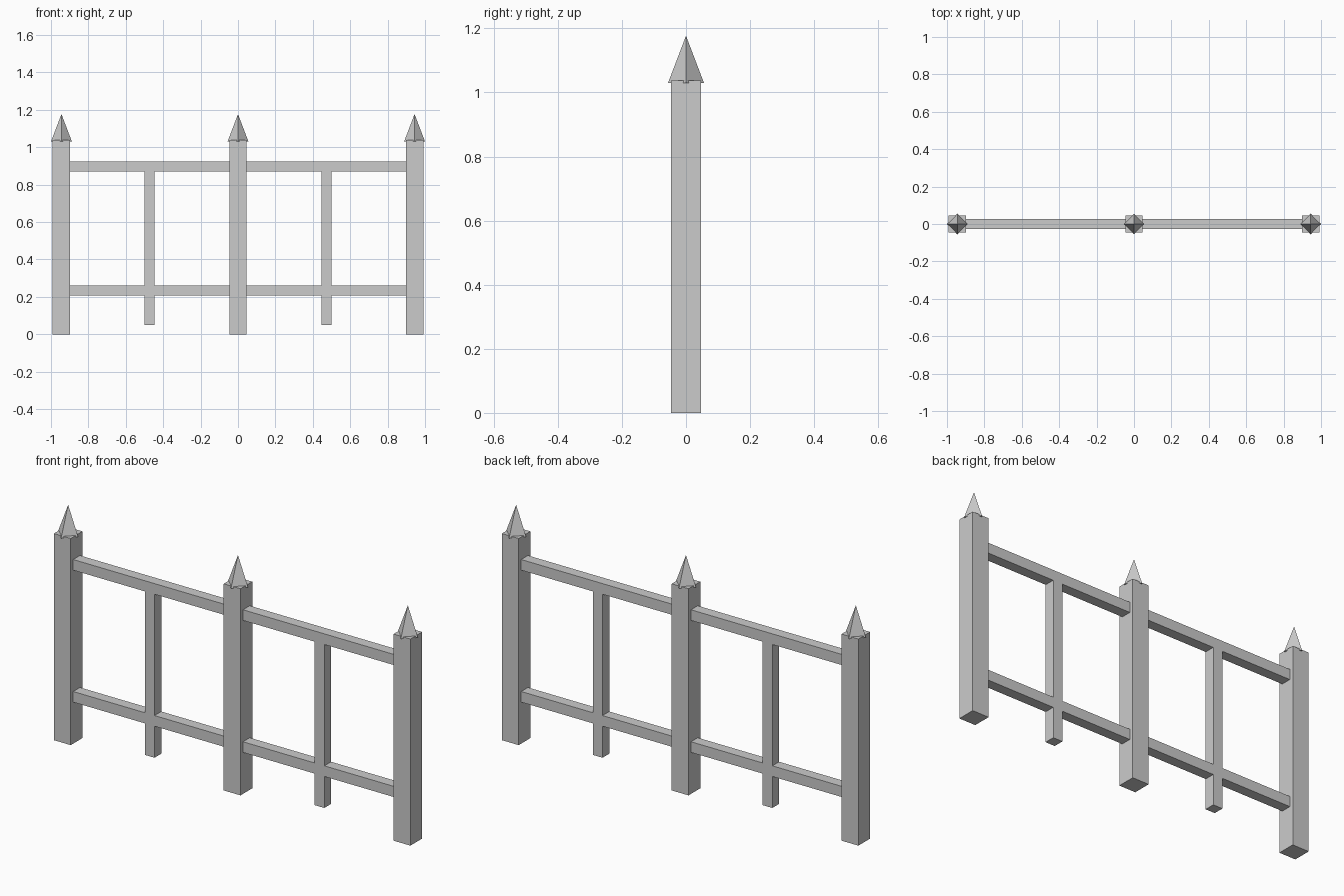
import bpy

if "Cube" in bpy.data.objects:
    bpy.data.objects.remove(bpy.data.objects["Cube"])

POST_X = 0.944      # outer post centre
POST_W = 0.0935     # post thickness
BAR = 0.0535        # rail and baluster thickness


def box(name, lo, hi):
    """Axis-aligned box between two corners."""
    centre = [(a + b) / 2 for a, b in zip(lo, hi)]
    bpy.ops.mesh.primitive_cube_add(size=1, location=centre)
    ob = bpy.context.object
    ob.name = name
    ob.scale = [b - a for a, b in zip(lo, hi)]
    bpy.ops.object.transform_apply(location=False, rotation=False, scale=True)
    return ob


def finial(name, x, z0, z1, radius):
    """Four-sided spike with its corners on the x and y axes."""
    bpy.ops.mesh.primitive_cone_add(vertices=4, radius1=radius, radius2=0,
                                    depth=z1 - z0, location=(x, 0, (z0 + z1) / 2))
    bpy.context.object.name = name


# Posts with pointed finials, whose corners overhang the post sides
h = POST_W / 2
for side, x in (("left", -POST_X), ("middle", 0), ("right", POST_X)):
    box(f"{side}_post", (x - h, -h, 0), (x + h, h, 1.038))
    finial(f"{side}_finial", x, 1.03, 1.177, 0.056)

# Horizontal rails running through the posts
b = BAR / 2
for level, z in (("lower", 0.235), ("upper", 0.898)):
    box(f"{level}_rail", (-POST_X, -b, z - b), (POST_X, b, z + b))

# One baluster per bay, hanging from the upper rail
for side, x in (("left", -POST_X / 2), ("right", POST_X / 2)):
    box(f"{side}_baluster", (x - b, -b, 0.05), (x + b, b, 0.898))
